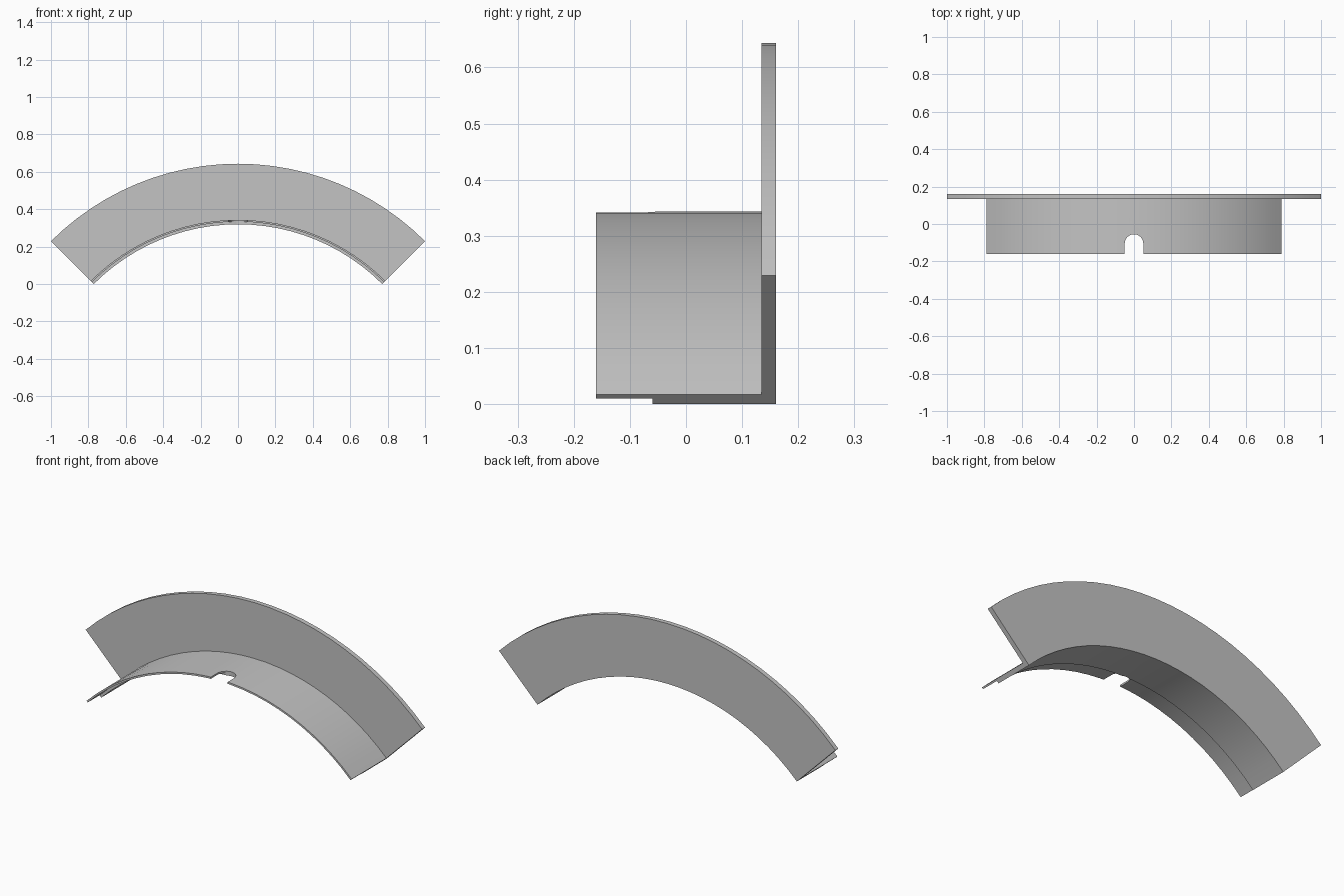
import bpy
import bmesh
from math import sin, cos, pi, radians

cube = bpy.data.objects.get("Cube")
if cube:
    bpy.data.objects.remove(cube, do_unlink=True)

CENTRE_Z = -0.771      # axis of the arc
HALF_ANGLE = pi / 4
SEGMENTS = 24

grey = bpy.data.materials.new("light grey")
grey.use_nodes = True
colour = (0.55, 0.55, 0.55, 1)
grey.diffuse_color = colour
grey.node_tree.nodes["Principled BSDF"].inputs["Base Color"].default_value = colour


def finish(name, bm):
    bmesh.ops.recalc_face_normals(bm, faces=bm.faces)
    mesh = bpy.data.meshes.new(name)
    bm.to_mesh(mesh)
    bm.free()
    mesh.materials.append(grey)
    obj = bpy.data.objects.new(name, mesh)
    bpy.context.collection.objects.link(obj)
    return obj


def sweep(name, profile):
    """Sweep a closed (y, radius) profile along the arc."""
    bm = bmesh.new()
    rings = []
    for i in range(SEGMENTS + 1):
        a = HALF_ANGLE * (2 * i / SEGMENTS - 1)
        rings.append([bm.verts.new((r * sin(a), y, CENTRE_Z + r * cos(a)))
                      for y, r in profile])
    n = len(profile)
    for a, b in zip(rings, rings[1:]):
        for j in range(n):
            k = (j + 1) % n
            bm.faces.new((a[j], a[k], b[k], b[j]))
    bm.faces.new(rings[0])
    bm.faces.new(rings[-1])
    return finish(name, bm)


# Curved shelf with a thin front lip, joined to the upright flange
bracket = sweep("curved_flange_bracket", [
    (-0.16, 1.1045), (-0.06, 1.1045), (-0.06, 1.0905), (0.16, 1.0905),
    (0.16, 1.4142), (0.135, 1.4142), (0.135, 1.114), (-0.16, 1.114)])

# Round-ended notch in the middle of the lip
bm = bmesh.new()
outline = [(0.05, -0.3)]
outline += [(0.05 * cos(t * pi / 12), -0.105 + 0.05 * sin(t * pi / 12))
            for t in range(13)]
outline += [(-0.05, -0.3)]
base = bm.faces.new([bm.verts.new((x, y, 0.2)) for x, y in outline])
top = bmesh.ops.extrude_face_region(bm, geom=[base])["geom"]
bmesh.ops.translate(bm, vec=(0, 0, 0.3),
                    verts=[v for v in top if isinstance(v, bmesh.types.BMVert)])
cutter = finish("notch_cutter", bm)

cut = bracket.modifiers.new("notch", "BOOLEAN")
cut.operation = "DIFFERENCE"
cut.solver = "EXACT"
cut.object = cutter

bpy.ops.object.select_all(action="DESELECT")
bpy.context.view_layer.objects.active = bracket
bracket.select_set(True)
bpy.ops.object.modifier_apply(modifier=cut.name)
bpy.data.objects.remove(cutter, do_unlink=True)
bpy.ops.object.shade_smooth_by_angle(angle=radians(30))
